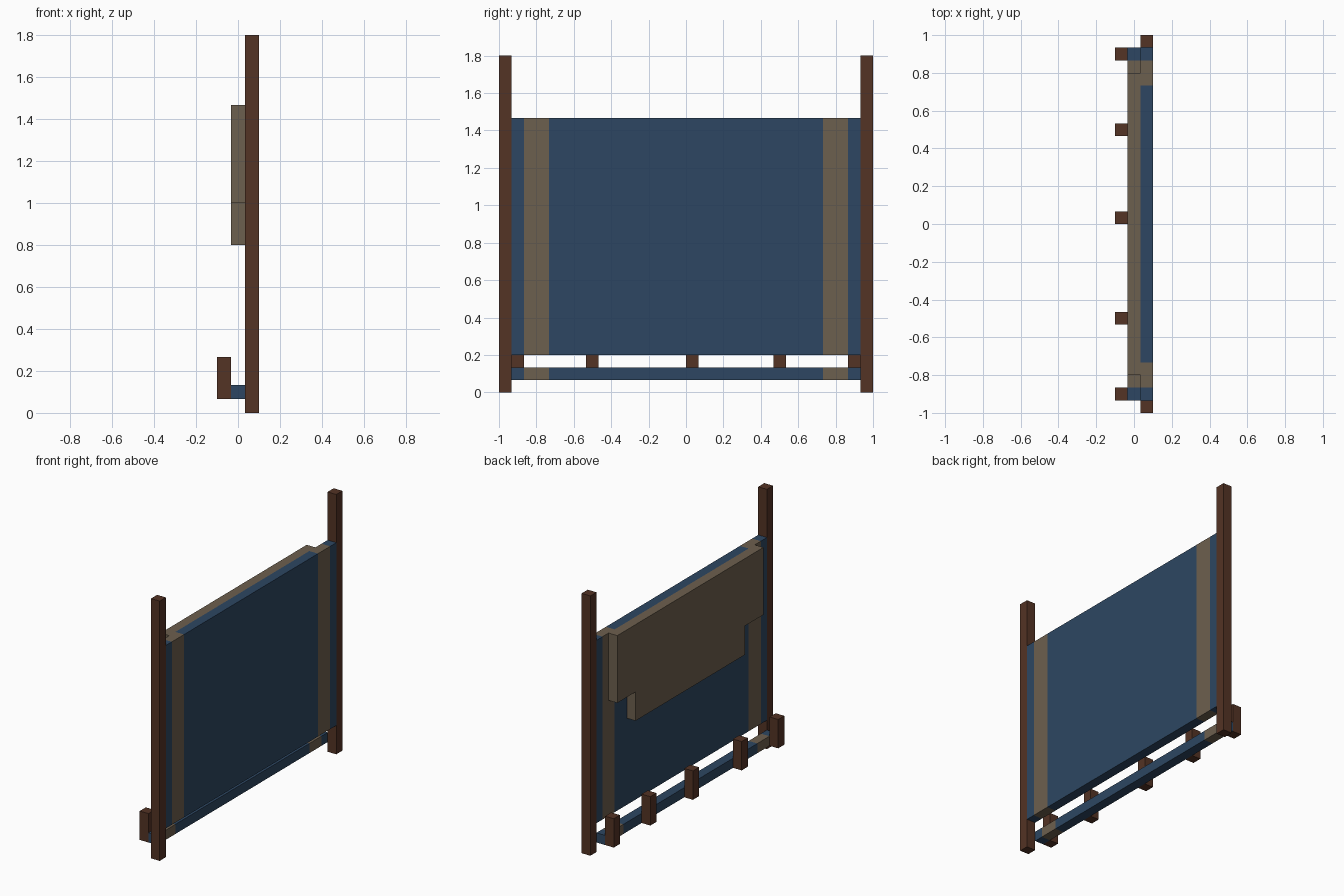
import bpy
import bmesh
from mathutils import Vector

cube = bpy.data.objects.get("Cube")
if cube:
    bpy.data.objects.remove(cube, do_unlink=True)

U = 1 / 15  # one grid unit; every part is a multiple of it


def material(name, rgb):
    m = bpy.data.materials.new(name)
    m.use_nodes = True
    m.diffuse_color = (*rgb, 1)
    bsdf = next(n for n in m.node_tree.nodes if n.type == 'BSDF_PRINCIPLED')
    bsdf.inputs["Base Color"].default_value = (*rgb, 1)
    bsdf.inputs["Roughness"].default_value = 0.9
    return m


WOOD = material("dark brown wood", (0.087, 0.033, 0.018))
BLUE = material("navy cloth", (0.026, 0.062, 0.122))
TAN = material("tan cloth", (0.152, 0.115, 0.077))


def finish(name, bm, mats):
    bmesh.ops.recalc_face_normals(bm, faces=bm.faces)
    mesh = bpy.data.meshes.new(name)
    bm.to_mesh(mesh)
    bm.free()
    for m in mats:
        mesh.materials.append(m)
    ob = bpy.data.objects.new(name, mesh)
    bpy.context.collection.objects.link(ob)
    return ob


def box_mesh(lo, hi):
    """Box between two corners given in grid units."""
    lo, hi = Vector(lo) * U, Vector(hi) * U
    bm = bmesh.new()
    bmesh.ops.create_cube(bm, size=1)
    bmesh.ops.scale(bm, vec=hi - lo, verts=bm.verts)
    bmesh.ops.translate(bm, vec=(lo + hi) / 2, verts=bm.verts)
    return bm


def box(name, lo, hi, mat):
    return finish(name, box_mesh(lo, hi), [mat])


def striped_box(name, lo, hi):
    """Blue box with a tan band cut in near each end."""
    bm = box_mesh(lo, hi)
    for y in (-13, -11, 11, 13):
        bmesh.ops.bisect_plane(bm, geom=bm.verts[:] + bm.edges[:] + bm.faces[:],
                               plane_co=(0, y * U, 0), plane_no=(0, 1, 0))
    for f in bm.faces:
        f.material_index = int(11 < abs(f.calc_center_median().y) / U < 13)
    return finish(name, bm, [BLUE, TAN])


# Upright posts
for side, y in (("front", -15), ("back", 14)):
    box(side + "_post", (0.5, y, 0), (1.5, y + 1, 27), WOOD)

# Striped cloth sheet and lower rail
striped_box("cloth_sheet", (0.5, -14, 3), (1.5, 14, 22))
striped_box("lower_rail", (-0.5, -14, 1), (0.5, 14, 2))

# Folded flap: stepped outline extruded through its thickness
bm = bmesh.new()
outline = [(-12, 22), (-12, 15), (-9, 15), (-9, 12),
           (9, 12), (9, 15), (12, 15), (12, 22)]
face = bm.faces.new([bm.verts.new((-0.5 * U, y * U, z * U)) for y, z in outline])
ext = bmesh.ops.extrude_face_region(bm, geom=[face])
bmesh.ops.translate(bm, vec=(U, 0, 0),
                    verts=[g for g in ext["geom"] if isinstance(g, bmesh.types.BMVert)])
finish("folded_flap", bm, [TAN])

# Pegs along the rail
for i, y in enumerate((-14, -8, 0, 7, 13)):
    box(f"peg_{i + 1}", (-1.5, y, 1), (-0.5, y + 1, 4), WOOD)
